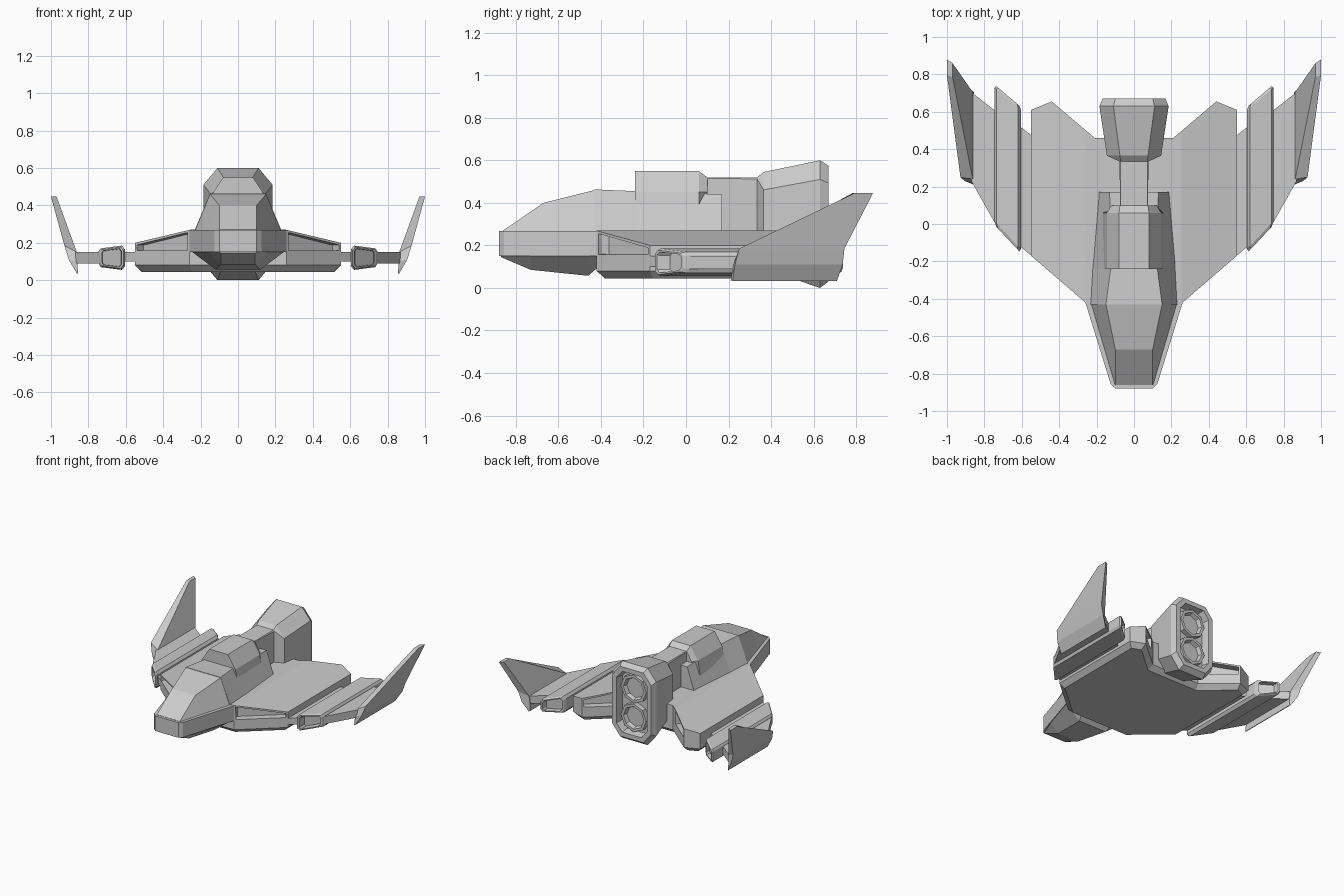
import bpy, bmesh
from mathutils import Vector

if "Cube" in bpy.data.objects:
    bpy.data.objects.remove(bpy.data.objects["Cube"])


def finish(name, bm, mirror=False):
    bmesh.ops.recalc_face_normals(bm, faces=bm.faces[:])
    me = bpy.data.meshes.new(name)
    bm.to_mesh(me)
    bm.free()
    ob = bpy.data.objects.new(name, me)
    bpy.context.collection.objects.link(ob)
    if mirror:
        ob.modifiers.new("mirror", 'MIRROR').use_mirror_merge = False
    return ob


def loft(name, rings, mirror=False):
    """Skin a list of equal-length 3D rings and cap both ends."""
    bm = bmesh.new()
    vs = [[bm.verts.new(p) for p in r] for r in rings]
    n = len(rings[0])
    for a, b in zip(vs, vs[1:]):
        for i in range(n):
            j = (i + 1) % n
            bm.faces.new((a[i], a[j], b[j], b[i]))
    bm.faces.new(vs[0][::-1])
    bm.faces.new(vs[-1])
    return finish(name, bm, mirror)


def sym(y, *half):
    """Symmetric ring at depth y from right-hand (x, z) points."""
    return [(x, y, z) for x, z in half] + [(-x, y, z) for x, z in reversed(half)]


def octagon(y, w, z0, z1, c):
    return sym(y, (w - c, z0), (w, z0 + c * 1.2), (w, z1 - c * 1.2), (w - c, z1))


# Hull with sloped wings, bevelled belly and recessed wing edges
half = [(.26, -.42), (.55, -.17), (.55, .61), (.44, .655), (.21, .46)]
outline = half + [(-x, y) for x, y in reversed(half)]
bm = bmesh.new()
base = bm.faces.new([bm.verts.new((x, y, .045)) for x, y in outline])
ext = bmesh.ops.extrude_face_region(bm, geom=[base], use_keep_orig=True)
for v in ext['geom']:
    if isinstance(v, bmesh.types.BMVert):
        v.co.z = .27
bmesh.ops.recalc_face_normals(bm, faces=bm.faces[:])
bottom = [f for f in bm.faces if f.normal.z < -.9]
bmesh.ops.inset_region(bm, faces=bottom, thickness=.04)
inner = set(bottom[0].verts)
for v in bm.verts:
    if v.co.z < .1 and v not in inner:
        v.co.z = .08
for co, no in (((.255, 0, 0), (1, 0, 0)), ((-.255, 0, 0), (1, 0, 0)), ((0, 0, .145), (0, 0, 1))):
    bmesh.ops.bisect_plane(bm, geom=bm.verts[:] + bm.edges[:] + bm.faces[:],
                           plane_co=co, plane_no=no)
for v in bm.verts:
    if v.co.z > .2:
        v.co.z = .27 - max(0, abs(v.co.x) - .255) * .07 / .295
bm.normal_update()
slots = []
for f in bm.faces:
    c, n = f.calc_center_median(), f.normal
    front = n.y < -.3 and abs(n.x) > .3 and c.z > .15
    rear = n.y > .3 and abs(n.x) > .5 and c.z > .15
    if (front or rear) and abs(c.x) > .26:
        slots.append(f)
bmesh.ops.inset_individual(bm, faces=slots, thickness=.018, depth=0)
bmesh.ops.inset_individual(bm, faces=slots, thickness=.002, depth=-.05)
finish("hull", bm)

# Nose band, keel under it, canopy and spine over it
band = [(.10, -.88), (.125, -.855), (.26, -.42), (.24, -.3)]
band += [(-x, y) for x, y in reversed(band)]
loft("nose_band", [[(x, y, z) for x, y in band] for z in (.15, .268)])
loft("nose_keel", [
    sym(-.87, (.09, .145), (.105, .151)),
    sym(-.73, (.09, .085), (.16, .151)),
    sym(-.46, (.12, .057), (.245, .151)),
    sym(-.41, (.14, .10), (.245, .151))])
loft("canopy", [
    sym(-.86, (.105, .262), (.10, .27)),
    sym(-.67, (.16, .262), (.10, .40)),
    sym(-.43, (.23, .262), (.15, .46))])
loft("spine", [
    sym(-.43, (.235, .26), (.15, .463)),
    sym(-.24, (.225, .26), (.125, .455)),
    sym(.17, (.19, .26), (.13, .44))])

# Raised housing on the spine
loft("dorsal_housing", [
    sym(-.24, (.165, .36), (.145, .45), (.08, .55)),
    sym(.06, (.165, .34), (.145, .45), (.08, .55)),
    sym(.10, (.09, .38), (.12, .45), (.075, .52))])

# Tail engine: narrow neck flaring into a tall octagonal shroud, hollow at the back
loft("engine_shroud", [
    octagon(.08, .075, .22, .52, .004),
    octagon(.225, .076, .22, .52, .005),
    octagon(.335, .078, .15, .52, .007),
    octagon(.365, .145, .09, .545, .07),
    octagon(.63, .185, .0, .60, .075),
    octagon(.67, .168, .03, .575, .068),
    octagon(.67, .132, .065, .54, .05),
    octagon(.61, .122, .075, .53, .045)])
for i, z in enumerate((.19, .415)):
    bm = bmesh.new()
    bmesh.ops.create_circle(bm, cap_ends=True, segments=8, radius=.11)
    for v in bm.verts:
        v.co = Vector((v.co.x, .60, z + v.co.y))
    side = bmesh.ops.extrude_face_region(bm, geom=bm.faces[:])
    for v in side['geom']:
        if isinstance(v, bmesh.types.BMVert):
            v.co.y = .648
    bmesh.ops.recalc_face_normals(bm, faces=bm.faces[:])
    cap = [q for q in bm.faces if q.calc_center_median().y > .64]
    bmesh.ops.inset_region(bm, faces=cap, thickness=.022)
    bmesh.ops.inset_region(bm, faces=cap, thickness=.01, depth=-.03)
    finish(f"engine_nozzle_{i + 1}", bm)


# Outer wing: connector plates, rail pod and tip fin, mirrored
def plate(name, pts, z0, z1):
    loft(name, [[(x, y, z) for x, y in pts] for z in (z0, z1)], True)


plate("inner_connector", [(.53, -.185), (.62, -.11), (.62, .53), (.53, .46)], .10, .15)
plate("outer_connector", [(.735, -.01), (.87, .23), (.87, .705), (.735, .60)], .09, .15)

pod = [(.605, .075), (.62, .055), (.735, .07), (.745, .09),
       (.745, .155), (.735, .17), (.62, .185), (.605, .165)]


def pod_ring(y, slope, s=1):
    pts = [(.675 + (x - .675) * s, .12 + (z - .12) * s) for x, z in pod]
    return [(x, y + (x - .61) * slope, z) for x, z in pts]


loft("rail_pod", [
    pod_ring(-.09, 1.07, .72), pod_ring(-.15, 1.07, .75), pod_ring(-.15, 1.07, .88),
    pod_ring(-.13, 1.07), pod_ring(.615, .85), pod_ring(.63, .85, .88),
    pod_ring(.63, .85, .75), pod_ring(.59, .85, .72)], True)


def fin_ring(xi, xo, zi, zo, yf, yr, skew=.01):
    return [(xi, yf, zi), (xo, yf + .01, zo), (xo, yr + skew, zo), (xi, yr, zi)]


loft("tip_fin", [
    fin_ring(.856, .860, .035, .033, .21, .70),
    fin_ring(.858, .905, .10, .11, .22, .702, .035),
    fin_ring(.862, .928, .15, .185, .24, .705, .04),
    fin_ring(.970, 1.0, .447, .447, .785, .86, .02)], True)
